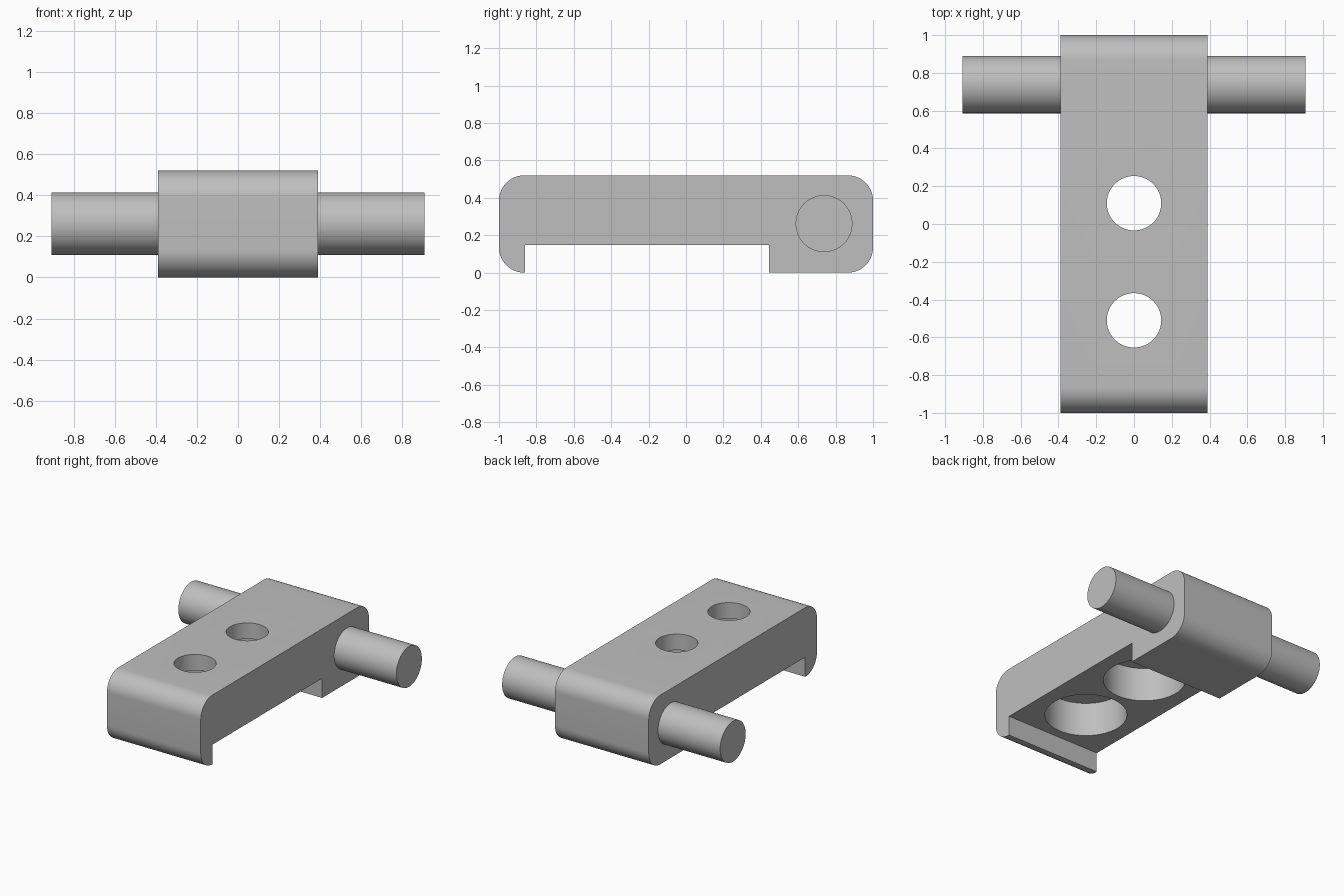
import bpy, bmesh, math
from mathutils import Matrix

if "Cube" in bpy.data.objects:
    bpy.data.objects.remove(bpy.data.objects["Cube"], do_unlink=True)

HALF_W, HEIGHT, FILLET = 0.39, 0.52, 0.135
NOTCH_FRONT, NOTCH_BACK, NOTCH_Z = -0.86, 0.443, 0.147

grey = bpy.data.materials.new("plain_grey")
grey.use_nodes = True
colour = (0.52, 0.52, 0.52, 1)
grey.diffuse_color = colour
grey.node_tree.nodes["Principled BSDF"].inputs["Base Color"].default_value = colour


def make_object(name, bm):
    bmesh.ops.recalc_face_normals(bm, faces=bm.faces)
    mesh = bpy.data.meshes.new(name)
    bm.to_mesh(mesh)
    bm.free()
    obj = bpy.data.objects.new(name, mesh)
    bpy.context.collection.objects.link(obj)
    mesh.materials.append(grey)
    return obj


def add_cylinder(bm, radius, depth, matrix):
    bmesh.ops.create_cone(bm, cap_ends=True, segments=64, radius1=radius,
                          radius2=radius, depth=depth, matrix=matrix)


def activate(obj):
    bpy.ops.object.select_all(action="DESELECT")
    obj.select_set(True)
    bpy.context.view_layer.objects.active = obj


def smooth(obj):
    activate(obj)
    bpy.ops.object.shade_smooth_by_angle(angle=math.radians(30))


def corner(y, z, start):
    """Quarter-circle fillet, starting at the given angle in degrees."""
    steps = 16
    angles = [math.radians(start + 90 * i / steps) for i in range(steps + 1)]
    return [(y + FILLET * math.cos(a), z + FILLET * math.sin(a)) for a in angles]


# Body: rounded side profile with the underside notch, extruded across x
end, top = 1 - FILLET, HEIGHT - FILLET
profile = (corner(end, top, 0) + corner(-end, top, 90) + corner(-end, FILLET, 180)
           + [(NOTCH_FRONT, 0), (NOTCH_FRONT, NOTCH_Z),
              (NOTCH_BACK, NOTCH_Z), (NOTCH_BACK, 0)]
           + corner(end, FILLET, 270))
bm = bmesh.new()
face = bm.faces.new([bm.verts.new((-HALF_W, y, z)) for y, z in profile])
extruded = bmesh.ops.extrude_face_region(bm, geom=[face])["geom"]
bmesh.ops.translate(bm, vec=(2 * HALF_W, 0, 0),
                    verts=[v for v in extruded if isinstance(v, bmesh.types.BMVert)])
body = make_object("body", bm)

# Counterbored holes: narrow at the top, wide from below
for hole_y in (0.11, -0.51):
    for radius, low, high in ((0.28, 0.05, 0.40), (0.144, 0.3, 0.7)):
        bm = bmesh.new()
        add_cylinder(bm, radius, high - low,
                     Matrix.Translation((0, hole_y, (low + high) / 2)))
        cutter = make_object("hole_cutter", bm)
        cutter.hide_render = True
        activate(body)
        cut = body.modifiers.new("hole", "BOOLEAN")
        cut.operation, cut.solver, cut.object = "DIFFERENCE", "EXACT", cutter
        bpy.ops.object.modifier_apply(modifier=cut.name)
        bpy.data.objects.remove(cutter, do_unlink=True)
smooth(body)

# Side pins
for name, side in (("left_pin", 1), ("right_pin", -1)):
    inner, outer = HALF_W - 0.01, 0.907
    bm = bmesh.new()
    add_cylinder(bm, 0.152, outer - inner,
                 Matrix.Translation((side * (inner + outer) / 2, 0.738, 0.262))
                 @ Matrix.Rotation(math.pi / 2, 4, "Y"))
    smooth(make_object(name, bm))
